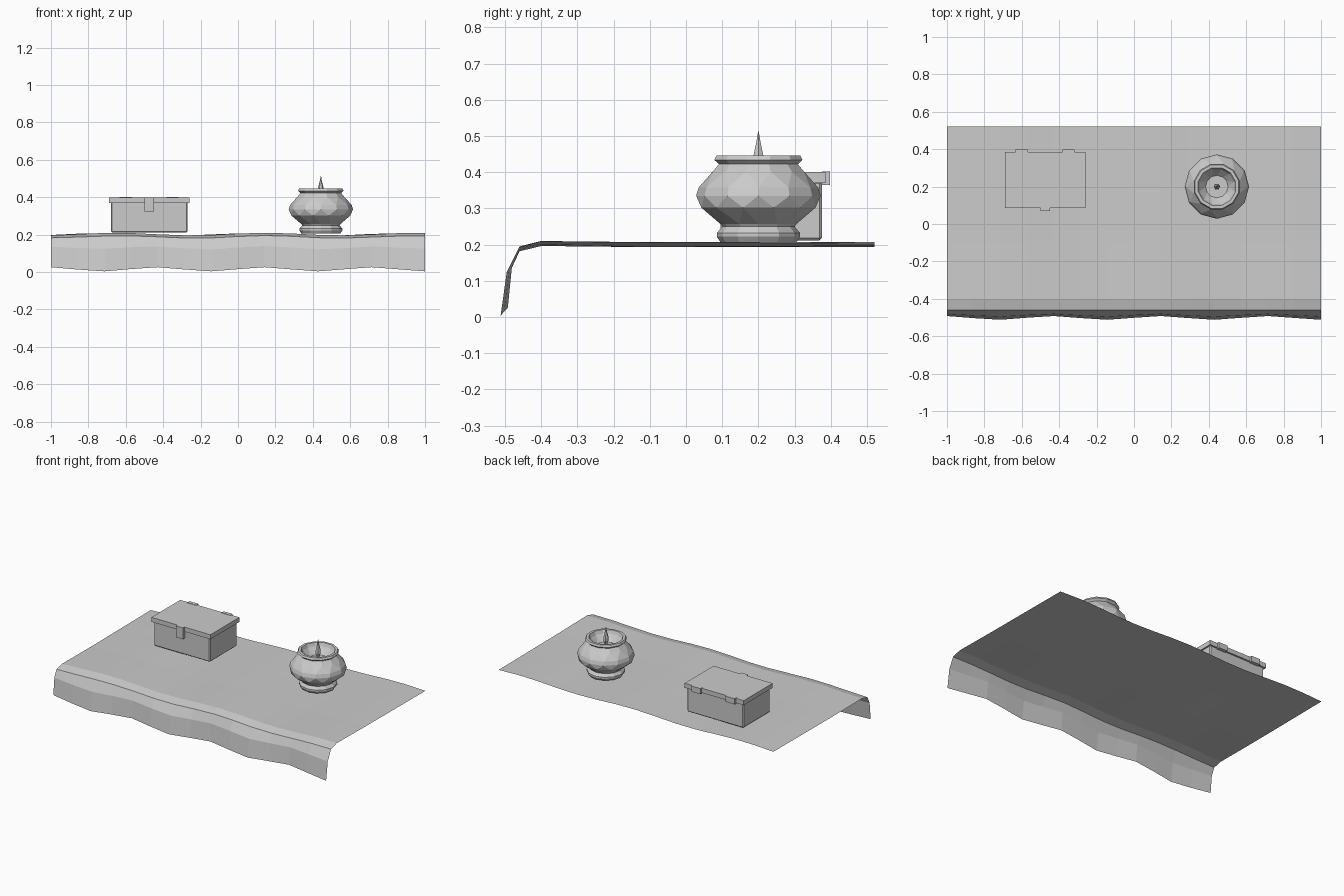
import bpy, bmesh, math
from mathutils import Vector

cube = bpy.data.objects.get("Cube")
if cube:
    bpy.data.objects.remove(cube, do_unlink=True)

grey = bpy.data.materials.new("plain grey")
grey.use_nodes = True
grey.diffuse_color = (0.6, 0.6, 0.6, 1)
grey.node_tree.nodes["Principled BSDF"].inputs["Base Color"].default_value = (0.6, 0.6, 0.6, 1)


def finish(name, bm, solid=True):
    if solid:
        bmesh.ops.recalc_face_normals(bm, faces=bm.faces)
    mesh = bpy.data.meshes.new(name)
    bm.to_mesh(mesh)
    bm.free()
    mesh.materials.append(grey)
    obj = bpy.data.objects.new(name, mesh)
    bpy.context.collection.objects.link(obj)
    return obj


def box(name, low, high, bevel=0):
    low, high = Vector(low), Vector(high)
    bm = bmesh.new()
    bmesh.ops.create_cube(bm, size=1)
    for v in bm.verts:
        v.co = (low + high) / 2 + v.co * (high - low)
    if bevel:
        bmesh.ops.bevel(bm, geom=bm.edges[:], offset=bevel, segments=1, affect='EDGES')
    return finish(name, bm)


def turned(name, profile, centre, sides):
    """Faceted lathe form; each profile row is radius, height, twist in half steps."""
    bm = bmesh.new()
    rings = []
    for r, z, twist in profile:
        ring = []
        for i in range(sides):
            a = math.tau * (i + twist / 2) / sides
            ring.append(bm.verts.new((centre[0] + r * math.cos(a),
                                      centre[1] + r * math.sin(a), z)))
        rings.append(ring)
    for a, b in zip(rings, rings[1:]):
        for i in range(sides):
            j = (i + 1) % sides
            bm.faces.new((a[i], a[j], b[i]))
            bm.faces.new((a[j], b[j], b[i]))
    bm.faces.new(rings[0])
    bm.faces.new(rings[-1])
    return finish(name, bm)


# Draped cloth: gently rippled top, rounded fold and a wavy hanging hem
rows = [(0.52, 0.2, 0), (0.2, 0.2, 0), (-0.1, 0.2, 0), (-0.4, 0.203, 0),
        (-0.46, 0.188, 0.1), (-0.488, 0.13, 0.7), (-0.502, 0.015, 1)]
columns = 14
bm = bmesh.new()
grid = []
for y, z, hang in rows:
    line = []
    for i in range(columns + 1):
        x = -1 + 2 * i / columns
        wave = math.cos(math.tau * (x + 0.15) / 0.575)
        ripple = math.sin(math.tau * (x + 0.1) / 0.8 + y)
        line.append(bm.verts.new((x, y - 0.01 * wave * hang,
                                  z + 0.007 * ripple * (1 - hang) - 0.011 * wave * hang)))
    grid.append(line)
for a, b in zip(grid, grid[1:]):
    for i in range(columns):
        bm.faces.new((a[i], b[i], b[i + 1], a[i + 1]))
finish("cloth", bm, solid=False)

# Lidded box with latch and hinges
box("box_body", (-0.68, 0.095, 0.212), (-0.27, 0.375, 0.375), 0.006)
box("box_lid", (-0.69, 0.085, 0.37), (-0.26, 0.385, 0.4))
box("box_latch", (-0.5, 0.07, 0.325), (-0.45, 0.09, 0.4))
for name, x in (("right", -0.6), ("left", -0.35)):
    box(name + "_hinge", (x - 0.033, 0.375, 0.365), (x + 0.033, 0.398, 0.402))

# Round pot with a foot, wide belly, flared rim and hollow mouth
pot = [(0.105, 0.207, 0), (0.115, 0.222, 0), (0.115, 0.232, 0), (0.1, 0.25, 0),
       (0.105, 0.257, 0), (0.163, 0.302, 1), (0.172, 0.335, 2), (0.165, 0.358, 2),
       (0.13, 0.402, 3), (0.113, 0.422, 3), (0.126, 0.434, 3), (0.12, 0.446, 3),
       (0.104, 0.446, 3), (0.095, 0.425, 3), (0.06, 0.385, 4)]
turned("pot", pot, (0.443, 0.2), 12)

# Pointed flame standing in the mouth
flame = [(0.006, 0.383, 0), (0.017, 0.425, 0), (0.016, 0.445, 0), (0.007, 0.482, 0), (0.001, 0.513, 0)]
turned("flame", flame, (0.443, 0.2), 6)
